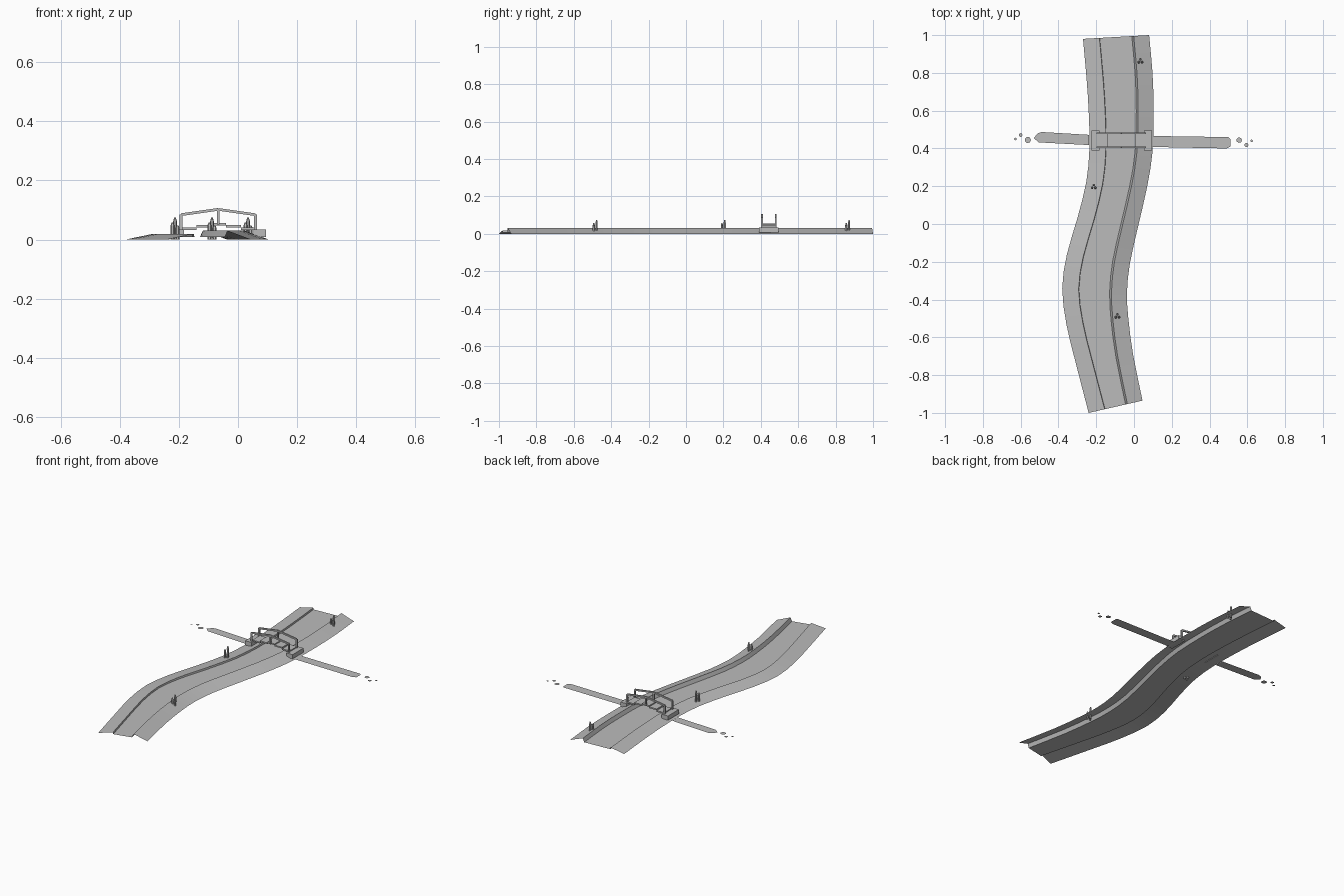
import bpy, bmesh, math
from mathutils import Vector

cube = bpy.data.objects.get("Cube")
if cube:
    bpy.data.objects.remove(cube)

grey = bpy.data.materials.new("plain grey")
grey.use_nodes = True
grey.diffuse_color = (0.5, 0.5, 0.5, 1)
grey.node_tree.nodes["Principled BSDF"].inputs["Base Color"].default_value = (0.5, 0.5, 0.5, 1)


def add_object(name, bm, smooth=False):
    mesh = bpy.data.meshes.new(name)
    bm.to_mesh(mesh)
    bm.free()
    mesh.materials.append(grey)
    obj = bpy.data.objects.new(name, mesh)
    bpy.context.collection.objects.link(obj)
    if smooth:
        bpy.ops.object.select_all(action='DESELECT')
        obj.select_set(True)
        bpy.context.view_layer.objects.active = obj
        bpy.ops.object.shade_smooth_by_angle(angle=math.radians(30))
    return obj


def add_box(bm, a, b):
    """Box between two opposite corners."""
    a, b = Vector(a), Vector(b)
    for v in bmesh.ops.create_cube(bm, size=1)["verts"]:
        v.co = (a + b) / 2 + v.co * (b - a)


def add_beam(bm, a, b, width):
    """Square bar between two points in a plane of constant y."""
    a, b = Vector(a), Vector(b)
    d = (b - a).normalized()
    side = Vector((0, 1, 0))
    up = d.cross(side)
    for v in bmesh.ops.create_cube(bm, size=1)["verts"]:
        v.co = (a + b) / 2 + d * v.co.x * (b - a).length + (side * v.co.y + up * v.co.z) * width


def add_flat(bm, points):
    face = bm.faces.new([bm.verts.new((x, y, 0)) for x, y in points])
    face.normal_update()
    if face.normal.z < 0:
        face.normal_flip()


# River course: left edge x, y and right edge x, y, from front to back
course = [Vector(p) for p in (
    (-0.24, -1.0, 0.045, -0.935), (-0.31, -0.73, -0.005, -0.69),
    (-0.358, -0.53, -0.03, -0.5), (-0.38, -0.34, -0.037, -0.36),
    (-0.355, -0.16, -0.022, -0.21), (-0.30, 0.03, 0.02, -0.02),
    (-0.253, 0.22, 0.068, 0.19), (-0.236, 0.4, 0.098, 0.38),
    (-0.24, 0.6, 0.104, 0.6), (-0.252, 0.78, 0.098, 0.8),
    (-0.27, 0.98, 0.08, 1.0))]
rows = []
for i in range(len(course) - 1):
    p1, p2 = course[i], course[i + 1]
    p0 = course[i - 1] if i else 2 * p1 - p2
    p3 = course[i + 2] if i + 2 < len(course) else 2 * p2 - p1
    for k in range(2):
        t = k / 2
        rows.append(0.5 * (2 * p1 + (p2 - p0) * t + (2 * p0 - 5 * p1 + 4 * p2 - p3) * t ** 2
                           + (3 * p1 - p0 - 3 * p2 + p3) * t ** 3))
rows.append(course[-1])


def add_strip(name, section):
    """Sheet along the river; section holds (start edge, distance inward, height)."""
    bm = bmesh.new()
    grid = []
    for r in rows:
        left, right = Vector((r[0], r[1], 0)), Vector((r[2], r[3], 0))
        inward = (right - left).normalized()
        grid.append([bm.verts.new((left + inward * d if edge == 'L' else right - inward * d)
                                  + Vector((0, 0, z))) for edge, d, z in section])
    for a, b in zip(grid, grid[1:]):
        for j in range(len(section) - 1):
            bm.faces.new((a[j], a[j + 1], b[j + 1], b[j]))
    add_object(name, bm, True)


bed = 0.008
add_strip("right_bank", [('L', 0, 0), ('L', 0.087, 0.018), ('L', 0.089, bed)])
add_strip("water", [('L', 0.089, bed), ('R', 0.092, bed)])
add_strip("left_bank", [('R', 0.092, bed), ('R', 0.082, 0.03), ('R', 0, 0)])

# Footpaths running away from the river
for name, outline in (
        ("right_path", [(-0.237, 0.418), (-0.237, 0.472), (-0.49, 0.487), (-0.51, 0.48),
                        (-0.53, 0.455), (-0.505, 0.432)]),
        ("left_path", [(0.1, 0.408), (0.49, 0.4), (0.51, 0.41), (0.51, 0.45),
                       (0.5, 0.46), (0.1, 0.466)])):
    bm = bmesh.new()
    add_flat(bm, outline)
    add_object(name, bm)

# Stepping stones at the path ends
bm = bmesh.new()
for x, y, r in ((-0.562, 0.445, 0.017), (-0.6, 0.471, 0.01), (-0.628, 0.45, 0.007),
                (0.557, 0.444, 0.015), (0.595, 0.418, 0.011), (0.623, 0.44, 0.007)):
    add_flat(bm, [(x + r * math.cos(k * math.tau / 7), y + r * math.sin(k * math.tau / 7))
                  for k in range(7)])
add_object("stepping_stones", bm)

# Bridge abutments
for name, x0, x1 in (("right_abutment", -0.225, -0.183), ("left_abutment", 0.053, 0.094)):
    bm = bmesh.new()
    add_box(bm, (x0, 0.39, 0.008), (x1, 0.495, 0.034))
    add_object(name, bm)

# Arched deck of stepped planks
bm = bmesh.new()
start, width = -0.19, 0.05
for k, z in enumerate((0.036, 0.045, 0.052, 0.045, 0.036)):
    x = start + k * width
    add_box(bm, (x, 0.41, z - 0.004), (x + width, 0.482, z + 0.004))
add_object("bridge_deck", bm)

# Railings on both sides
for name, y in (("front_railing", 0.406), ("back_railing", 0.48)):
    bm = bmesh.new()
    tops = [(-0.193, y, 0.084), (-0.067, y, 0.102), (0.059, y, 0.084)]
    for a, b in zip(tops, tops[1:]):
        add_beam(bm, a, b, 0.009)
    for top, base in zip(tops, (0.03, 0.05, 0.03)):
        add_beam(bm, (top[0], y, base), top, 0.009)
    add_object(name, bm)

# Clumps of reeds
for n, (cx, cy) in enumerate(((-0.213, 0.197), (0.034, 0.862), (-0.088, -0.488))):
    bm = bmesh.new()
    for k, height in enumerate((0.074, 0.058, 0.048)):
        a = math.radians(90 + 120 * k)
        x, y = cx + 0.01 * math.cos(a), cy + 0.01 * math.sin(a)
        rings = [[bm.verts.new((x + r * math.cos(s * math.tau / 6),
                                y + r * math.sin(s * math.tau / 6), z)) for s in range(6)]
                 for r, z in ((0.006, 0), (0.007, height * 0.8), (0.003, height))]
        for lo, hi in zip(rings, rings[1:]):
            for s in range(6):
                t = (s + 1) % 6
                bm.faces.new((lo[s], lo[t], hi[t], hi[s]))
        bm.faces.new(rings[-1])
        bm.faces.new(rings[0][::-1])
    add_object("reeds_%d" % (n + 1), bm)
